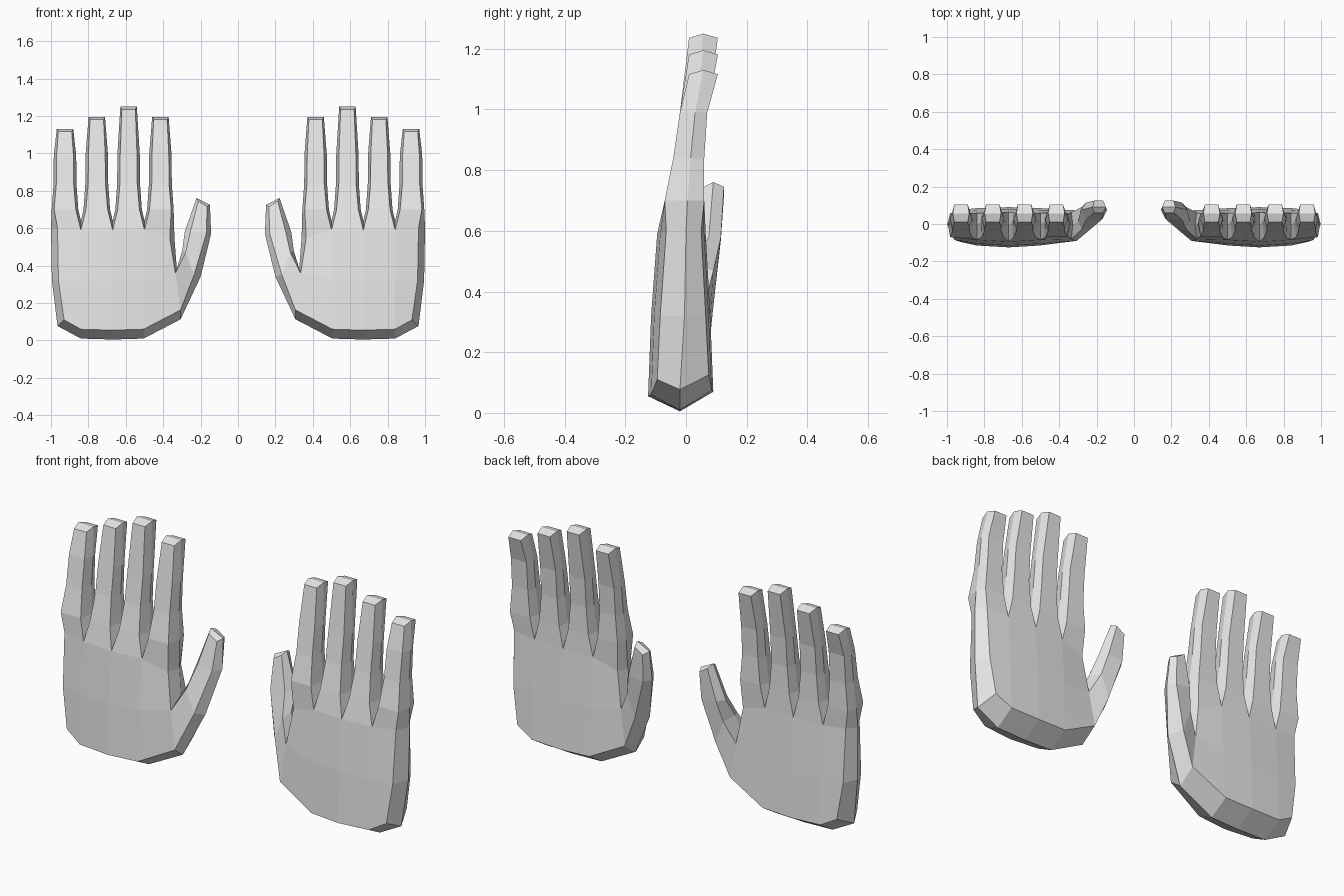
import bpy, bmesh

default_cube = bpy.data.objects.get("Cube")
if default_cube:
    bpy.data.objects.remove(default_cube)

skin = bpy.data.materials.new("light_grey")
skin.use_nodes = True
grey = (0.8, 0.8, 0.8, 1)
skin.diffuse_color = grey
skin.node_tree.nodes["Principled BSDF"].inputs["Base Color"].default_value = grey

# Depth (front, rim, back) at each level from wrist to fingertip
DEPTH = [(-.125, -.02, .09), (-.115, -.005, .08), (-.095, 0, .065),
         (-.07, .005, .06), (-.042, .015, .06), (-.02, .03, .07), (.01, .057, .105)]
# The palm is rounder towards its two edges
ROUND = [.035, .01, 0, .01, .03]
PALM = [[(.307, .163), (.505, .06), (.67, .055), (.84, .06), (.93, .11)],
        [(.335, .36), (.5, .33), (.67, .32), (.84, .32), (.96, .32)],
        [(.365, .55), (.5, .59), (.67, .59), (.84, .59), (.965, .6)]]
# Finger centre and height, thumb pairs of (outer, inner) points
FINGERS = [(.415, 1.195), (.585, 1.25), (.755, 1.195), (.925, 1.13)]
FINGER_LEVELS = [(.7, .058, .013), (.84, .046, .015), (.99, .045, .015), (0, .036, .008)]
THUMB = [((.235, .35), (.28, .47), (-.03, .015, .09)),
         ((.17, .57), (.255, .58), (.025, .075, .115)),
         ((.165, .715), (.212, .745), (.06, .09, .125))]
THUMB_RIM = [((-.035, -.01), (.018, .01)), ((-.026, 0), (.03, 0)), ((-.015, .01), (.01, .016))]


def layout():
    """Points as key: (x, z, depths, rim offset), and the quads joining them."""
    points, quads = {}, []
    # Palm
    for r, row in enumerate(PALM):
        for c, (x, z) in enumerate(row):
            front, rim, back = DEPTH[r]
            depths = (front + ROUND[c], rim, back - ROUND[c] / 2)
            if c == 4:
                offset = (.035, -.033 if r == 0 else 0)
            elif r == 0:
                offset = (0, -.05)
            elif c == 0:
                offset = (-.008, .02) if r == 1 else (-.025, 0)
            else:
                offset = (0, .05)
            points["palm", r, c] = (x, z, depths, offset)
            if r and c:
                quads.append([("palm", r - 1, c - 1), ("palm", r - 1, c),
                              ("palm", r, c), ("palm", r, c - 1)])
    # Fingers
    for i, (cx, top) in enumerate(FINGERS):
        last = [("palm", 2, i), ("palm", 2, i + 1)]
        for s, (z, half, rim) in enumerate(FINGER_LEVELS):
            tip = s == 3
            ring = []
            for side in (-1, 1):
                key = ("finger", i, s, side)
                points[key] = (cx + side * half, top - .014 if tip else z,
                               DEPTH[s + 3], (side * rim, .014 if tip else 0))
                ring.append(key)
            quads.append([last[0], last[1], ring[1], ring[0]])
            last = ring
    # Thumb
    last = [("palm", 0, 0), ("palm", 1, 0)]
    for s, (outer, inner, depths) in enumerate(THUMB):
        ring = [("thumb", s, 0), ("thumb", s, 1)]
        for key, p, offset in zip(ring, (outer, inner), THUMB_RIM[s]):
            points[key] = (*p, depths, offset)
        quads.append([last[0], last[1], ring[1], ring[0]])
        last = ring
    return points, quads


def build_hand(name, side):
    points, quads = layout()
    bm = bmesh.new()
    front, back, rim = {}, {}, {}
    for key, (x, z, d, _) in points.items():
        front[key] = bm.verts.new((side * x, d[0], z))
        back[key] = bm.verts.new((side * x, d[2], z + (.015 if key[:2] == ("palm", 0) else 0)))
    # Count edge use so that the open outline can be found
    uses = {}
    for quad in quads:
        for sheet in (front, back):
            bm.faces.new([sheet[k] for k in quad])
        for a, b in zip(quad, quad[1:] + quad[:1]):
            uses.setdefault(frozenset((a, b)), []).append((a, b))
    outline = [u[0] for u in uses.values() if len(u) == 1]
    # Ridge running round the outline, between the two sheets
    for key in {k for edge in outline for k in edge}:
        x, z, d, (dx, dz) = points[key]
        rim[key] = bm.verts.new((side * (x + dx), d[1], z + dz))
    for a, b in outline:
        for sheet in (front, back):
            bm.faces.new([sheet[a], sheet[b], rim[b], rim[a]])
    bmesh.ops.recalc_face_normals(bm, faces=bm.faces)
    mesh = bpy.data.meshes.new(name)
    bm.to_mesh(mesh)
    bm.free()
    mesh.materials.append(skin)
    bpy.context.collection.objects.link(bpy.data.objects.new(name, mesh))


build_hand("left_hand", 1)
build_hand("right_hand", -1)
